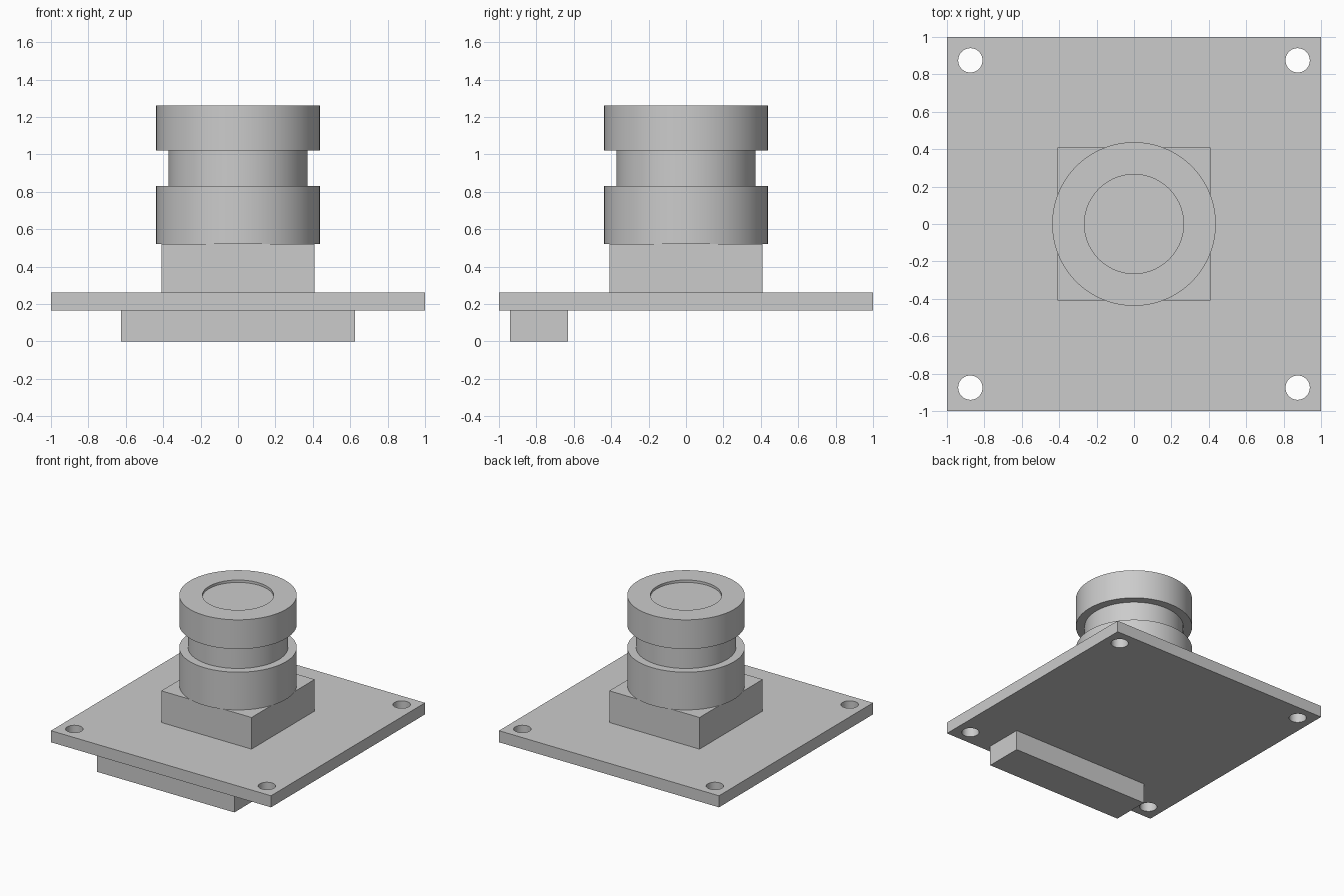
import bpy
import bmesh
import math

cube = bpy.data.objects.get("Cube")
if cube:
    bpy.data.objects.remove(cube, do_unlink=True)

grey = bpy.data.materials.new("light grey")
grey.use_nodes = True
grey.diffuse_color = (0.6, 0.6, 0.6, 1)
grey.node_tree.nodes["Principled BSDF"].inputs["Base Color"].default_value = (0.6, 0.6, 0.6, 1)


def add_object(name, bm):
    bmesh.ops.recalc_face_normals(bm, faces=bm.faces)
    mesh = bpy.data.meshes.new(name)
    bm.to_mesh(mesh)
    bm.free()
    mesh.materials.append(grey)
    obj = bpy.data.objects.new(name, mesh)
    bpy.context.collection.objects.link(obj)
    return obj


def box(name, low, high):
    bm = bmesh.new()
    bmesh.ops.create_cube(bm, size=1)
    for v in bm.verts:
        v.co = [(a + b) / 2 + c * (b - a) for a, b, c in zip(low, high, v.co)]
    return add_object(name, bm)


def lathe(name, profile, sides=96):
    """Spin (radius, z) points around z; the ends are closed with flat caps."""
    bm = bmesh.new()
    rings = [[bm.verts.new((r * math.cos(i * math.tau / sides),
                            r * math.sin(i * math.tau / sides), z))
              for i in range(sides)] for r, z in profile]
    for a, b in zip(rings, rings[1:]):
        for i in range(sides):
            j = (i + 1) % sides
            bm.faces.new((a[i], a[j], b[j], b[i]))
    bm.faces.new(rings[0])
    bm.faces.new(rings[-1])
    return add_object(name, bm)


def smooth(obj):
    bpy.ops.object.select_all(action='DESELECT')
    obj.select_set(True)
    bpy.context.view_layer.objects.active = obj
    bpy.ops.object.shade_smooth_by_angle(angle=math.radians(30))


# Circuit board with four corner mounting holes
board = box("circuit_board", (-1, -1, 0.165), (1, 1, 0.26))
bm = bmesh.new()
for x in (-0.875, 0.875):
    for y in (-0.875, 0.875):
        made = bmesh.ops.create_cone(bm, cap_ends=True, segments=48,
                                     radius1=0.065, radius2=0.065, depth=1)
        bmesh.ops.translate(bm, verts=made["verts"], vec=(x, y, 0.2))
cutter = add_object("hole_cutter", bm)
cutter.hide_render = True
holes = board.modifiers.new("mounting_holes", 'BOOLEAN')
holes.operation = 'DIFFERENCE'
holes.solver = 'EXACT'
holes.object = cutter
bpy.context.view_layer.objects.active = board
bpy.ops.object.modifier_apply(modifier=holes.name)
bpy.data.objects.remove(cutter, do_unlink=True)
smooth(board)

# Connector under the front edge
box("connector", (-0.625, -0.94, 0), (0.625, -0.63, 0.165))

# Square lens mount
box("lens_mount", (-0.41, -0.41, 0.26), (0.41, 0.41, 0.52))

# Lens barrel: base ring, narrow neck, and head with a shallow recess
barrel = lathe("lens_barrel", [
    (0.4375, 0.52), (0.4375, 0.83), (0.372, 0.83), (0.372, 1.02),
    (0.4375, 1.02), (0.4375, 1.26), (0.265, 1.26), (0.265, 1.24)])
smooth(barrel)
